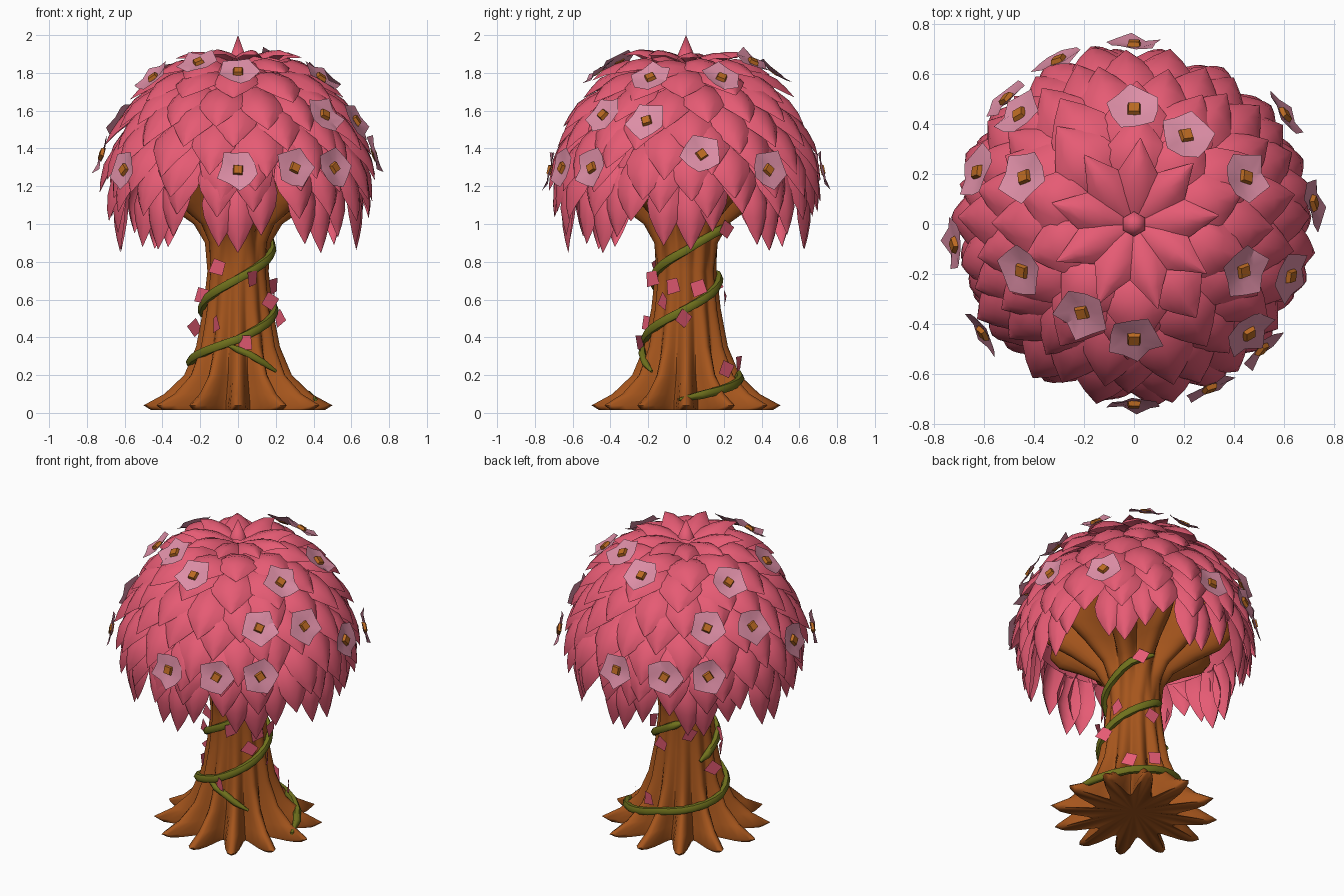
import bpy, bmesh, math, random
from mathutils import Vector, Matrix

if "Cube" in bpy.data.objects:
    bpy.data.objects.remove(bpy.data.objects["Cube"])

random.seed(4)
TAU = 2 * math.pi


def material(name, rgb):
    m = bpy.data.materials.new(name)
    m.diffuse_color = (*rgb, 1)
    m.use_nodes = True
    m.node_tree.nodes["Principled BSDF"].inputs["Base Color"].default_value = m.diffuse_color
    return m


PINK = material("leaf pink", (0.79, 0.105, 0.175))
PALE = material("blossom pale pink", (0.72, 0.27, 0.38))
BROWN = material("bark brown", (0.38, 0.092, 0.012))
GREEN = material("vine green", (0.16, 0.165, 0.012))
AMBER = material("blossom centre amber", (0.50, 0.145, 0.016))


def finish(bm, name, mats, angle=40):
    me = bpy.data.meshes.new(name)
    bm.to_mesh(me)
    bm.free()
    for m in mats:
        me.materials.append(m)
    ob = bpy.data.objects.new(name, me)
    bpy.context.collection.objects.link(ob)
    bpy.ops.object.select_all(action='DESELECT')
    ob.select_set(True)
    bpy.context.view_layer.objects.active = ob
    bpy.ops.object.shade_smooth_by_angle(angle=math.radians(angle))
    return ob


def bridge(bm, a, b, closed=True):
    n = len(a)
    for i in range(n if closed else n - 1):
        j = (i + 1) % n
        bm.faces.new((a[i], a[j], b[j], b[i]))


# Trunk: height, valley radius, ridge radius, number of ridges
TRUNK = [(.015, .25, .46, 12), (.04, .25, .50, 12), (.10, .23, .39, 12),
         (.20, .20, .285, 12), (.35, .185, .222, 12), (.55, .165, .184, 12),
         (.75, .15, .162, 12), (.90, .16, .175, 10), (1.0, .18, .235, 10),
         (1.1, .21, .38, 10), (1.18, .24, .52, 10), (1.26, .28, .58, 10),
         (1.35, .33, .56, 10), (1.44, .2, .35, 10)]


def trunk_radius(z):
    for p, q in zip(TRUNK, TRUNK[1:]):
        if z <= q[0]:
            f = max(0, (z - p[0]) / (q[0] - p[0]))
            return p[1] + (q[1] - p[1]) * f, p[2] + (q[2] - p[2]) * f
    return .2, .3


bm = bmesh.new()
rings, N = [], 120
for z, lo, hi, k in TRUNK:
    ring = []
    for i in range(N):
        a = TAU * i / N
        w = (.5 + .5 * math.cos(k * a)) ** (1.1 if z < .15 else .7)
        r = lo + (hi - lo) * w
        ring.append(bm.verts.new((r * math.cos(a), r * math.sin(a), z)))
    rings.append(ring)
for a, b in zip(rings, rings[1:]):
    bridge(bm, a, b)
for ring, z, flip in ((rings[0], .05, True), (rings[-1], 1.5, False)):
    c = bm.verts.new((0, 0, z))
    for i in range(N):
        f = (ring[i], ring[(i + 1) % N], c)
        bm.faces.new(f[::-1] if flip else f)
finish(bm, "trunk_with_roots_and_limbs", [BROWN], 60)

# Crown outline as (radius, height), walked by arc length
DOME = [Vector(p) for p in ((0, 1.89), (.29, 1.855), (.43, 1.755), (.55, 1.60),
                            (.63, 1.42), (.66, 1.28), (.65, 1.1), (.59, .86))]


def dome(s):
    for p, q in zip(DOME, DOME[1:]):
        d = (q - p).length
        if s <= d or q is DOME[-1]:
            t = (q - p) / d
            return p + t * s, Vector((-t.y, t.x))
        s -= d


# Inner shell closing the gaps between leaves
bm = bmesh.new()
shell = []
for k in range(1, 11):
    p, n = dome(k * .105)
    p = p - n * .06
    shell.append([bm.verts.new((p.x * math.cos(TAU * i / 32), p.x * math.sin(TAU * i / 32), p.y))
                  for i in range(32)])
for a, b in zip(shell, shell[1:]):
    bridge(bm, b, a)
bm.faces.new(shell[0])
finish(bm, "crown_core", [PINK])

# Overlapping pointed leaves
LEAF = [(0, .5), (.2, .8), (.42, 1), (.62, .86), (.82, .47), (1, .02)]


def leaf(bm, ang, end, length, width, lift=.06):
    out = Vector((math.cos(ang), math.sin(ang), 0))
    side = Vector((-out.y, out.x, 0))
    rows = []
    for t, w in LEAF:
        p, n = dome(max(.01, end - length * (1 - t)))
        row = []
        for u in (-1, -.5, 0, .5, 1):
            off = -.05 + (lift + .05) * t + .03 * math.sin(math.pi * t) - .06 * u * u * w
            q = p + n * off
            ww = min(width * w / 2, .04 + p.x * .5)
            row.append(bm.verts.new(out * q.x + side * (u * ww) + Vector((0, 0, q.y))))
        rows.append(row)
    for a, b in zip(rows, rows[1:]):
        bridge(bm, b, a, False)


bm = bmesh.new()
# tip arc length, leaf count, length, width, tip lift
TIERS = [(.32, 9, .32, .2, .06), (.48, 10, .34, .28, .045), (.63, 12, .35, .28, .05),
         (.77, 16, .35, .25, .055), (.90, 16, .35, .26, .06), (1.02, 16, .35, .26, .065),
         (1.13, 18, .35, .25, .065), (1.23, 20, .34, .23, .055)]
for k, (end, count, length, width, lift) in enumerate(TIERS):
    for i in range(count):
        j = random.uniform(-1, 1) if k else 0
        leaf(bm, TAU * (i + .5 * (k % 2)) / count + .05 * j + .1 * (k == 0),
             end + .03 * j, length, width, lift + .015 * random.uniform(-1, 1))
# Hanging leaves, in eight clumps
for i in range(8):
    for d, end in ((-.17, 1.40), (.02, 1.42), (.2, 1.33)):
        leaf(bm, TAU * i / 8 + d + random.uniform(-.03, .03), end + random.uniform(-.02, .02),
             .38, .19, .035)
finish(bm, "crown_leaves", [PINK])

# Bud at the very top
bm = bmesh.new()
bmesh.ops.create_cone(bm, segments=6, radius1=.05, radius2=0, depth=.12,
                      matrix=Matrix.Translation((0, 0, 1.94)))
finish(bm, "top_bud", [PINK], 70)

# Blossoms: half of them listed, the rest turned half way round
HALF = [(0, -.44, 1.78), (-.2, -.34, 1.83), (-.43, -.18, 1.75), (.42, -.18, 1.75),
        (.44, -.42, 1.56), (.6, -.2, 1.53), (.69, .08, 1.36), (0, -.69, 1.28),
        (.29, -.63, 1.29), (.49, -.48, 1.29), (-.58, -.42, 1.28)]
bm = bmesh.new()
for x, y, z in HALF:
    turn = random.uniform(0, TAU)
    for sgn in (1, -1):
        pos = Vector((x * sgn, y * sgn, z))
        nrm = Vector((pos.x, pos.y, (z - 1.08) * .8)).normalized()
        M = (Matrix.Translation(pos + nrm * (.025 if z > 1.5 else .022))
             @ nrm.to_track_quat('Z', 'Y').to_matrix().to_4x4() @ Matrix.Rotation(turn, 4, 'Z'))
        c = bm.verts.new(M @ Vector((0, 0, 0)))
        inner, ring = [], []
        for i in range(10):
            a = TAU * i / 10
            r, h = ((.114, .02), (.094, .01))[i % 2]
            r *= random.uniform(.93, 1.06)
            h += random.uniform(-.012, .012)
            ring.append(bm.verts.new(M @ Vector((r * math.cos(a), r * math.sin(a), h))))
            inner.append(bm.verts.new(M @ Vector((.05 * math.cos(a), .05 * math.sin(a), .008))))
        bridge(bm, inner, ring)
        for i in range(10):
            bm.faces.new((c, inner[i], inner[(i + 1) % 10]))
        made = bmesh.ops.create_cone(bm, cap_ends=True, segments=4, radius1=.038, radius2=.03,
                                     depth=.022, matrix=M @ Matrix.Translation((0, 0, .012)))
        for f in {f for v in made["verts"] for f in v.link_faces}:
            f.material_index = 1
# turn every open blossom sheet outward
bm.normal_update()
for f in bm.faces:
    if f.material_index == 0:
        mid = f.calc_center_median()
        if f.normal.dot(Vector((mid.x, mid.y, (mid.z - 1.08) * .8))) < 0:
            f.normal_flip()
finish(bm, "blossoms", [PALE, AMBER], 30)


# Vines wound round the trunk: (angle in degrees, height) keys
def vine(name, keys, thick=.024):
    pts = []
    for (a0, z0), (a1, z1) in zip(keys, keys[1:]):
        n = max(2, int(abs(a1 - a0) / 15))
        pts += [(a0 + (a1 - a0) * i / n, z0 + (z1 - z0) * i / n) for i in range(n)]
    pts.append(keys[-1])
    path = []
    for a, z in pts:
        lo, hi = trunk_radius(z)
        r = lo + (hi - lo) * .8 + .01
        path.append(Vector((r * math.cos(math.radians(a)), r * math.sin(math.radians(a)), z)))
    bm = bmesh.new()
    rings = []
    for i, p in enumerate(path):
        t = (path[min(i + 1, len(path) - 1)] - path[max(i - 1, 0)]).normalized()
        s = t.cross(Vector((0, 0, 1))).normalized()
        u = s.cross(t)
        w = thick * (.4 if i in (0, len(path) - 1) else 1)
        rings.append([bm.verts.new(p + w * (s * math.cos(TAU * k / 6) + u * math.sin(TAU * k / 6)))
                      for k in range(6)])
    for a, b in zip(rings, rings[1:]):
        bridge(bm, a, b)
    bm.faces.new(rings[0][::-1])
    bm.faces.new(rings[-1])
    bmesh.ops.recalc_face_normals(bm, faces=bm.faces[:])
    finish(bm, name, [GREEN], 60)


vine("lower_vine", [(-5, .07), (45, .14), (90, .2), (180, .27), (270, .39), (360, .55),
                    (450, .71), (480, .75)])
vine("upper_vine", [(150, .50), (180, .56), (270, .71), (360, .86), (405, .95), (440, 1.0)])
vine("short_vine", [(-42, .22), (-75, .31), (-105, .36)], .02)

# Small petals caught on the vines: (angle in degrees, height)
PETALS = [(-125, .77), (-68, .71), (-20, .67), (-35, .59), (-5, .5), (-120, .47), (-80, .37),
          (80, .6), (20, .66), (45, .23), (75, .26), (60, .97), (130, .68), (170, .45), (200, .62)]
bm = bmesh.new()
for a, z in PETALS:
    r = max(trunk_radius(z)) + .022
    M = (Matrix.Rotation(math.radians(a), 4, 'Z') @ Matrix.Translation((r, 0, z))
         @ Matrix.Rotation(random.uniform(-.7, .7), 4, 'Z')
         @ Matrix.Rotation(random.uniform(-.5, .5), 4, 'X') @ Matrix.Scale(1.1, 4))
    bm.faces.new([bm.verts.new(M @ Vector(p)) for p in
                  ((.01, -.04, -.03), (0, .03, -.035), (.012, .04, .03), (.005, -.025, .04))])
finish(bm, "vine_petals", [PINK])
